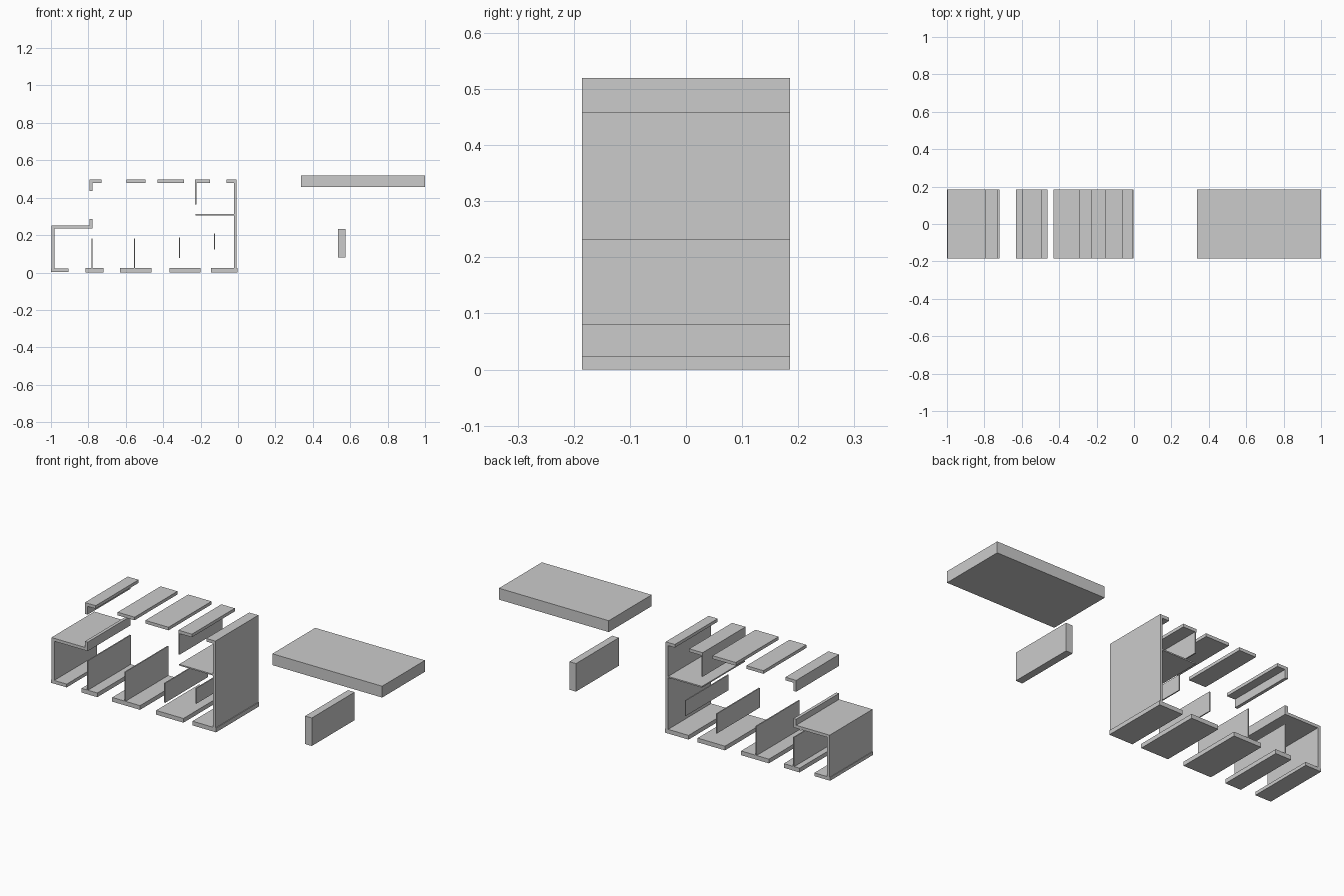
import bpy
import bmesh

if "Cube" in bpy.data.objects:
    bpy.data.objects.remove(bpy.data.objects["Cube"])

HALF_DEPTH = 0.185


def extrude_profile(name, points):
    """Extrude an x/z outline through the full depth of the model."""
    bm = bmesh.new()
    face = bm.faces.new([bm.verts.new((x, -HALF_DEPTH, z)) for x, z in points])
    result = bmesh.ops.extrude_face_region(bm, geom=[face])
    moved = [g for g in result["geom"] if isinstance(g, bmesh.types.BMVert)]
    bmesh.ops.translate(bm, verts=moved, vec=(0, 2 * HALF_DEPTH, 0))
    bmesh.ops.recalc_face_normals(bm, faces=bm.faces)
    mesh = bpy.data.meshes.new(name)
    bm.to_mesh(mesh)
    bm.free()
    obj = bpy.data.objects.new(name, mesh)
    bpy.context.collection.objects.link(obj)
    return obj


def slab(name, x0, x1, z0, z1):
    return extrude_profile(name, [(x0, z0), (x1, z0), (x1, z1), (x0, z1)])


# Floor strips separated by gaps
for i, (x0, x1) in enumerate([(-0.815, -0.72), (-0.63, -0.462), (-0.365, -0.2)]):
    slab(f"floor_strip_{i + 1}", x0, x1, 0.0, 0.023)

# Low left end: foot strip, then wall, low roof and upstand as one profile
slab("left_foot", -1.0, -0.905, 0.004, 0.022)
extrude_profile("left_shell", [
    (-0.997, 0.022), (-0.98, 0.022), (-0.98, 0.236), (-0.778, 0.236),
    (-0.778, 0.285), (-0.795, 0.285), (-0.795, 0.252), (-0.997, 0.252)])

# Upper left corner: roof lip with a short drop
extrude_profile("upper_left_corner", [
    (-0.795, 0.435), (-0.778, 0.435), (-0.778, 0.48), (-0.73, 0.48),
    (-0.73, 0.497), (-0.795, 0.497)])

# Roof strips
for i, (x0, x1) in enumerate([(-0.597, -0.495), (-0.43, -0.29), (-0.23, -0.149)]):
    slab(f"roof_strip_{i + 1}", x0, x1, 0.48, 0.497)

# Tall right end: foot strip, wall with roof lip
slab("right_foot", -0.145, -0.003, 0.0, 0.023)
extrude_profile("right_shell", [
    (-0.022, 0.023), (-0.007, 0.023), (-0.007, 0.497), (-0.062, 0.497),
    (-0.062, 0.48), (-0.022, 0.48)])

# Thin internal partitions and shelf
for i, (x, z0, z1) in enumerate([(-0.78, 0.023, 0.183), (-0.553, 0.023, 0.183),
                                 (-0.313, 0.079, 0.186), (-0.125, 0.124, 0.208),
                                 (-0.226, 0.365, 0.48)]):
    slab(f"partition_{i + 1}", x - 0.003, x + 0.003, z0, z1)
slab("shelf", -0.226, -0.022, 0.305, 0.312)

# Separate raised slab and upright block on the right
slab("raised_slab", 0.337, 1.0, 0.458, 0.52)
slab("upright_block", 0.535, 0.575, 0.08, 0.233)
